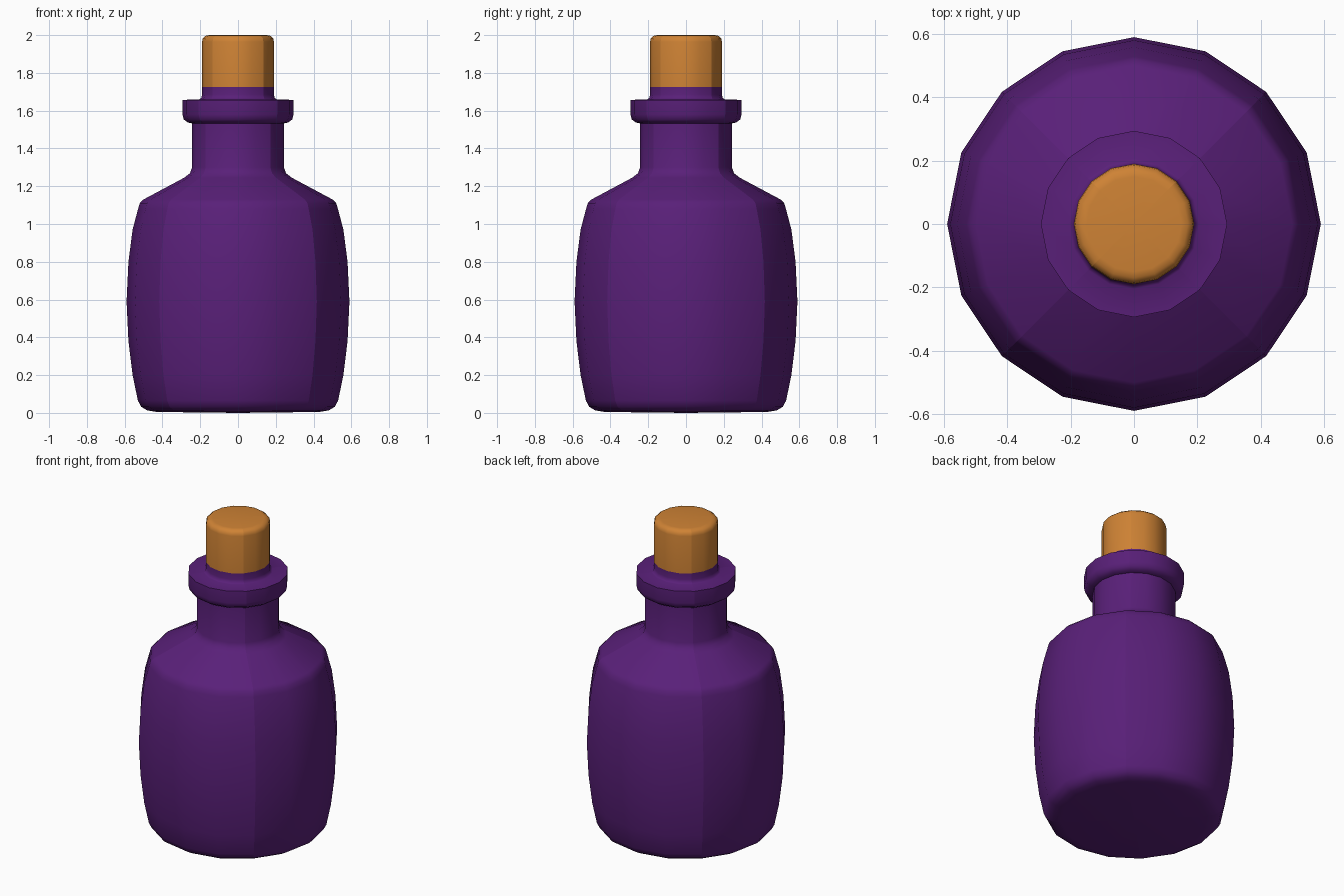
import bpy, bmesh, math

if "Cube" in bpy.data.objects:
    bpy.data.objects.remove(bpy.data.objects["Cube"])

SIDES = 16


def material(name, color):
    m = bpy.data.materials.new(name)
    m.diffuse_color = color
    m.use_nodes = True
    m.node_tree.nodes["Principled BSDF"].inputs["Base Color"].default_value = m.diffuse_color
    return m


def lathe(name, profile, mat, sharp_rings=()):
    """Revolve (radius, z) points; radius 0 makes a pole."""
    bm = bmesh.new()
    rings = []
    for r, z in profile:
        if r == 0:
            rings.append([bm.verts.new((0, 0, z))] * SIDES)
        else:
            angles = [2 * math.pi * i / SIDES for i in range(SIDES)]
            rings.append([bm.verts.new((r * math.cos(a), r * math.sin(a), z)) for a in angles])
    for low, high in zip(rings, rings[1:]):
        for i in range(SIDES):
            j = (i + 1) % SIDES
            quad = [low[i], low[j], high[j], high[i]]
            bm.faces.new(list(dict.fromkeys(quad))).smooth = True
    # Creases: the four diagonal seams and any hard rims
    for k, ring in enumerate(rings):
        for i in range(SIDES):
            if k in sharp_rings:
                bm.edges.get((ring[i], ring[(i + 1) % SIDES])).smooth = False
            if i % 4 == 2 and k + 1 < len(rings):
                bm.edges.get((ring[i], rings[k + 1][i])).smooth = False
    bm.normal_update()
    mesh = bpy.data.meshes.new(name)
    bm.to_mesh(mesh)
    bm.free()
    mesh.materials.append(mat)
    obj = bpy.data.objects.new(name, mesh)
    bpy.context.collection.objects.link(obj)
    return obj


purple = material("purple_glass", (0.10, 0.014, 0.19, 1))
tan = material("cork", (0.62, 0.225, 0.035, 1))

# Bottle: base, bulging body, shoulder, neck, lip and stopper collar
lathe("bottle", [
    (0, 0.0), (0.43, 0.005), (0.48, 0.013), (0.512, 0.032), (0.53, 0.065),
    (0.558, 0.2), (0.58, 0.38), (0.59, 0.59), (0.58, 0.80), (0.558, 0.97),
    (0.529, 1.08), (0.52, 1.11), (0.50, 1.13),
    (0.285, 1.245), (0.255, 1.268), (0.243, 1.30),
    (0.243, 1.533), (0.265, 1.537), (0.287, 1.553), (0.294, 1.58),
    (0.294, 1.657), (0.205, 1.66), (0.195, 1.666), (0.19, 1.685), (0.19, 1.725),
], purple, sharp_rings=(16, 20))

# Cork stopper
lathe("cork_stopper", [
    (0.19, 1.725), (0.19, 1.965), (0.186, 1.984), (0.17, 1.997), (0.15, 2.0), (0, 2.0),
], tan)
